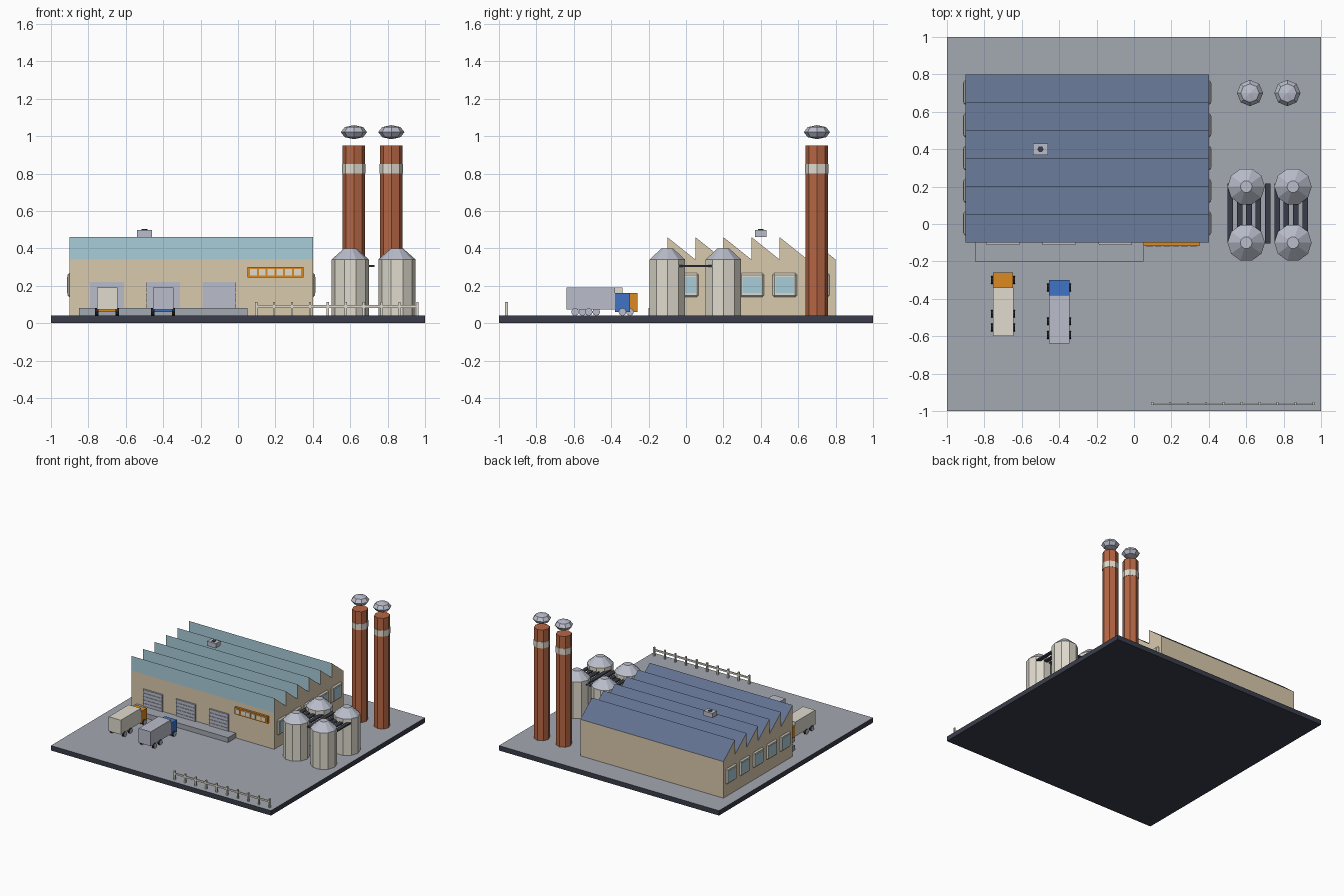
import bpy, bmesh
from math import pi, sin, cos

if "Cube" in bpy.data.objects:
    bpy.data.objects.remove(bpy.data.objects["Cube"])


def mat(name, r, g, b):
    m = bpy.data.materials.new(name)
    m.diffuse_color = [((c / 255 + 0.055) / 1.055) ** 2.4 for c in (r, g, b)] + [1]
    m.use_nodes = True
    m.node_tree.nodes["Principled BSDF"].inputs["Base Color"].default_value = m.diffuse_color
    return m


PAVE = mat("pavement", 163, 168, 177)
DARK = mat("dark", 58, 61, 74)
TYRE = mat("tyre", 35, 37, 42)
WALL = mat("wall", 218, 202, 172)
ROOF = mat("roof", 98, 113, 143)
GLASS = mat("glass", 168, 205, 217)
BRICK = mat("brick", 182, 102, 68)
CREAM = mat("cream", 224, 219, 206)
STEEL = mat("steel", 186, 190, 203)
ORANGE = mat("orange", 220, 138, 34)
BLUE = mat("blue", 64, 116, 196)


def finish(name, bm, *mats):
    bmesh.ops.recalc_face_normals(bm, faces=bm.faces[:])
    me = bpy.data.meshes.new(name)
    bm.to_mesh(me)
    bm.free()
    for m in mats:
        me.materials.append(m)
    ob = bpy.data.objects.new(name, me)
    bpy.context.collection.objects.link(ob)
    return ob


def box(name, x, y, z, m, bevel=0):
    """Box from (min, max) pairs."""
    bm = bmesh.new()
    bmesh.ops.create_cube(bm, size=1)
    for v in bm.verts:
        v.co = [(a + b) / 2 + c * (b - a) for (a, b), c in zip((x, y, z), v.co)]
    ob = finish(name, bm, m)
    if bevel:
        mod = ob.modifiers.new("bevel", 'BEVEL')
        mod.width = bevel
        mod.segments = 1
    return ob


def lathe(name, x, y, profile, sides, *mats, axis='z'):
    """Stack of n-sided rings (radius, height), capped at both ends."""
    bm = bmesh.new()
    rings = []
    for r, h in profile:
        pts = [(r * cos(2 * pi * i / sides), r * sin(2 * pi * i / sides)) for i in range(sides)]
        rings.append([bm.verts.new((x + a, y + b, h) if axis == 'z' else (h, x + a, y + b))
                      for a, b in pts])
    for lo, hi in zip(rings, rings[1:]):
        for i in range(sides):
            j = (i + 1) % sides
            bm.faces.new((lo[i], lo[j], hi[j], hi[i]))
    for ring in (rings[0], rings[-1]):
        bm.faces.new(ring).material_index = len(mats) - 1
    return finish(name, bm, *mats)


# Ground slab: dark edges, paved top
base = box("ground_slab", (-1, 1), (-1, 1), (0, 0.04), DARK)
base.data.materials.append(PAVE)
for p in base.data.polygons:
    p.material_index = int(p.normal.z > 0.5)

# Factory hall: sawtooth profile extruded along x
prof = [(0.8, 0.04), (-0.1, 0.04)]
for i in range(6):
    y = -0.1 + 0.15 * i
    prof += [(y, 0.34), (y, 0.46)]
prof.append((0.8, 0.34))
bm = bmesh.new()
hall_face = bm.faces.new([bm.verts.new((-0.9, y, z)) for y, z in prof])
ext = bmesh.ops.extrude_face_region(bm, geom=[hall_face], use_keep_orig=True)
bmesh.ops.translate(bm, vec=(1.3, 0, 0),
                    verts=[g for g in ext["geom"] if isinstance(g, bmesh.types.BMVert)])
hall = finish("factory_hall", bm, WALL, ROOF, GLASS)
for p in hall.data.polygons:
    if p.normal.z > 0.3:
        p.material_index = 1
    elif p.normal.y < -0.9 and p.center.z > 0.34:
        p.material_index = 2

# Side windows
for s, side in ((-1, "left"), (1, "right")):
    wall = 0.9 if s < 0 else 0.4
    for i in range(5):
        y = 0.003 + 0.175 * i
        span = lambda a, b: tuple(sorted((s * (wall + a), s * (wall + b))))
        box(f"{side}_window_frame_{i}", span(-0.01, 0.012), (y - 0.065, y + 0.065),
            (0.14, 0.267), CREAM, 0.009)
        box(f"{side}_window_pane_{i}", span(0, 0.014), (y - 0.05, y + 0.05),
            (0.16, 0.247), GLASS)

# Loading dock and slatted roller doors
box("loading_dock", (-0.85, 0.05), (-0.2, -0.1), (0.04, 0.08), PAVE)
for k, x in enumerate((-0.7, -0.4, -0.1)):
    box(f"dock_door_{k}", (x - 0.09, x + 0.09), (-0.107, -0.09), (0.08, 0.22), STEEL)
    for i in range(5):
        z = 0.08 + 0.028 * i
        box(f"dock_door_{k}_slat_{i}", (x - 0.088, x + 0.088), (-0.111, -0.1),
            (z + 0.002, z + 0.026), STEEL)

# Orange panel with light squares
box("sign_panel", (0.05, 0.35), (-0.117, -0.1), (0.243, 0.3), ORANGE)
for i in range(6):
    x = 0.2 + 0.047 * (i - 2.5)
    box(f"sign_square_{i}", (x - 0.018, x + 0.018), (-0.121, -0.11), (0.254, 0.289), CREAM)

# Roof vent
box("roof_vent", (-0.54, -0.46), (0.37, 0.43), (0.46, 0.498), STEEL)
lathe("vent_fan", -0.5, 0.4, [(0.017, 0.49), (0.017, 0.502)], 6, DARK)

# Chimneys with bands and faceted smoke puffs
for k, x in enumerate((0.62, 0.82)):
    lathe(f"chimney_{k}", x, 0.7, [(0.06, 0.04), (0.06, 0.95)], 8, BRICK)
    lathe(f"chimney_band_{k}", x, 0.7, [(0.063, 0.8), (0.063, 0.85)], 8, CREAM)
    bm = bmesh.new()
    bmesh.ops.create_uvsphere(bm, u_segments=8, v_segments=4, radius=0.07)
    for v in bm.verts:
        v.co = (v.co.x + x, v.co.y + 0.7, v.co.z * 0.54 + 1.021)
    finish(f"smoke_puff_{k}", bm, STEEL)

# Silos with conical roofs
for i, x in enumerate((0.6, 0.85)):
    for j, y in enumerate((-0.1, 0.2)):
        lathe(f"silo_{i}_{j}", x, y, [(0.1, 0.04), (0.1, 0.34)], 10, CREAM)
        lathe(f"silo_roof_{i}_{j}", x, y, [(0.1, 0.34), (0.032, 0.4)], 10, STEEL)

# Walkway bars between silos
for i in range(9):
    x = 0.515 + 0.05 * i
    box(f"walkway_bar_{i}", (x - 0.015, x + 0.015), (-0.103, 0.217), (0.3, 0.311), DARK)

# Trucks, cabs facing the dock
for k, (x, y, cab, cargo) in enumerate(((-0.7, -0.26, ORANGE, CREAM),
                                        (-0.4, -0.3, BLUE, STEEL))):
    box(f"truck_{k}_cab", (x - 0.054, x + 0.054), (y - 0.08, y), (0.06, 0.16), cab)
    box(f"truck_{k}_cargo", (x - 0.055, x + 0.055), (y - 0.34, y - 0.08), (0.072, 0.19), cargo)
    for n, dy in enumerate((0.04, 0.22, 0.293)):
        for s, side in ((-1, "left"), (1, "right")):
            lathe(f"truck_{k}_{side}_wheel_{n}", y - dy, 0.06,
                  [(0.021, x + s * 0.046), (0.021, x + s * 0.064)], 8, TYRE, STEEL, axis='x')

# Front fence
for i in range(10):
    x = 0.097 + 0.0958 * i
    box(f"fence_post_{i}", (x - 0.006, x + 0.006), (-0.967, -0.953), (0.04, 0.112), CREAM)
box("fence_rail", (0.097, 0.96), (-0.964, -0.956), (0.082, 0.096), CREAM)
